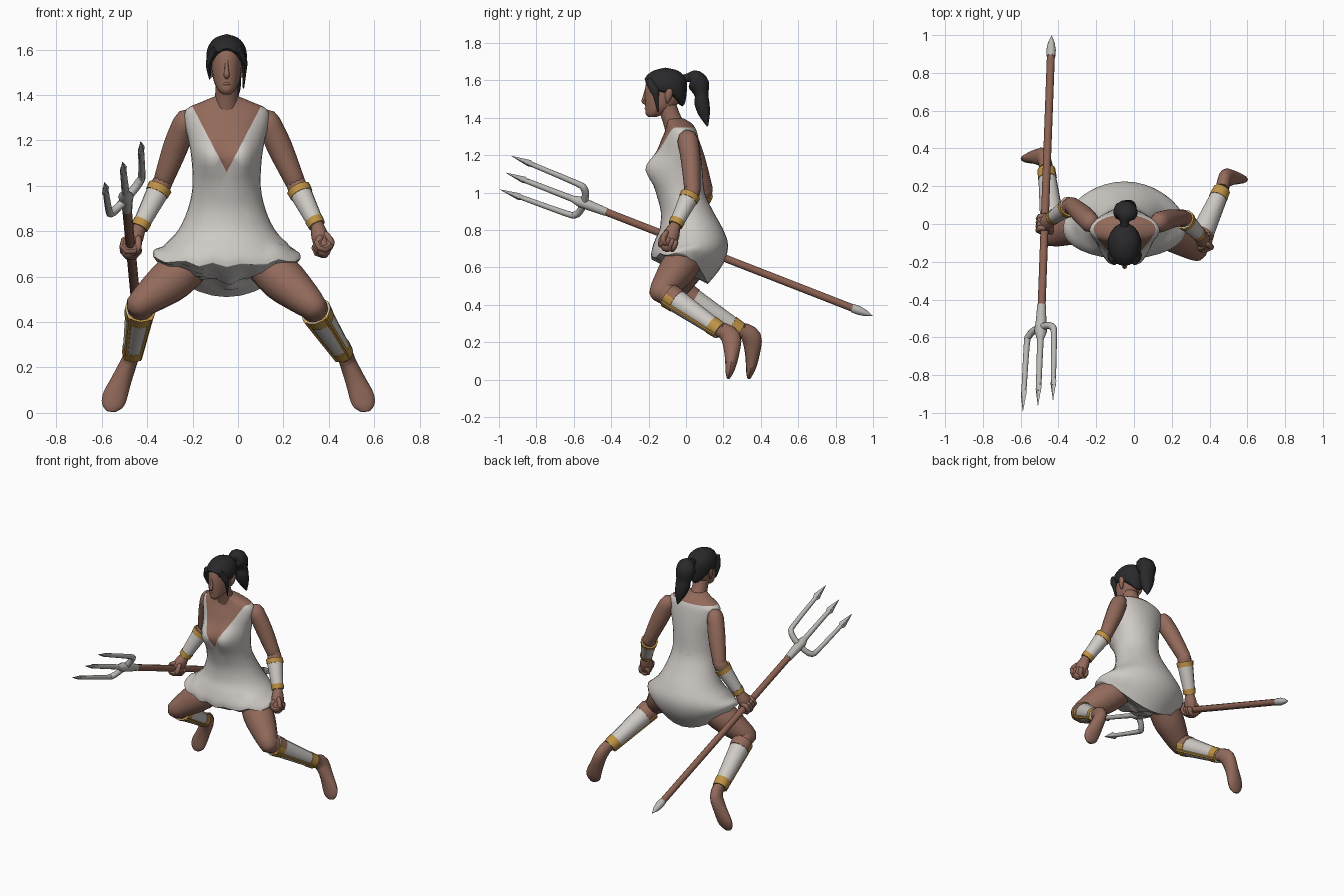
import bpy, bmesh, math
from mathutils import Vector as V

if "Cube" in bpy.data.objects:
    bpy.data.objects.remove(bpy.data.objects["Cube"])

CX = -0.05  # body centre line


def mat(name, rgb):
    m = bpy.data.materials.new(name)
    m.diffuse_color = (*rgb, 1)
    m.use_nodes = True
    m.node_tree.nodes["Principled BSDF"].inputs["Base Color"].default_value = m.diffuse_color
    return m


SKIN = mat("skin brown", (0.29, 0.145, 0.105))
CLOTH = mat("cloth white", (0.62, 0.59, 0.56))
GOLD = mat("gold", (0.52, 0.29, 0.06))
HAIR = mat("hair black", (0.022, 0.022, 0.024))
WOOD = mat("shaft wood", (0.26, 0.12, 0.085))
STEEL = mat("steel grey", (0.50, 0.49, 0.46))


def spline(rows, k):
    """Catmull-Rom through rows of numbers."""
    out = []
    for i in range(len(rows) - 1):
        a, b, c, d = rows[max(i - 1, 0)], rows[i], rows[i + 1], rows[min(i + 2, len(rows) - 1)]
        for j in range(k):
            t = j / k
            out.append([q + 0.5 * t * (r - p + t * (2 * p - 5 * q + 4 * r - s + t * (3 * (q - r) + s - p)))
                        for p, q, r, s in zip(a, b, c, d)])
    return out + [list(rows[-1])]


def finish(name, bm, mats, angle=0.8):
    bmesh.ops.recalc_face_normals(bm, faces=bm.faces)
    me = bpy.data.meshes.new(name)
    bm.to_mesh(me)
    bm.free()
    for m in mats:
        me.materials.append(m)
    me.polygons.foreach_set("use_smooth", [True] * len(me.polygons))
    me.set_sharp_from_angle(angle=angle)
    ob = bpy.data.objects.new(name, me)
    bpy.context.collection.objects.link(ob)
    return ob


def loft(rings):
    bm = bmesh.new()
    vs = [[bm.verts.new(p) for p in r] for r in rings]
    n = len(vs[0])
    for a, b in zip(vs, vs[1:]):
        for i in range(n):
            bm.faces.new((a[i], a[(i + 1) % n], b[(i + 1) % n], b[i]))
    bm.faces.new(vs[0])
    bm.faces.new(vs[-1])
    return bm


def limb(name, rows, m, n=12, k=3, dome=False, ref=(1, 0, 0)):
    """Tube through rows (x, y, z, half width along ref[, half thickness])."""
    rows = [tuple(r) if len(r) == 5 else (*r, r[3]) for r in rows]
    pts = spline(rows, k)
    P = [V(p[:3]) for p in pts]
    st = []
    for i, p in enumerate(pts):
        t = (P[min(i + 1, len(P) - 1)] - P[max(i - 1, 0)]).normalized()
        st.append((P[i], t, p[3], p[4]))
    if dome:
        p, t, a, b = st[0]
        q, u, c, d = st[-1]
        st = [(p - t * b * f, t, a * g, b * g) for f, g in ((.95, .35), (.6, .8))] + st
        st += [(q + u * d * f, u, c * g, d * g) for f, g in ((.6, .8), (.95, .35))]
    rings = []
    for p, t, a, b in st:
        s = V(ref)
        s = (s - t * s.dot(t)).normalized()
        w = t.cross(s)
        rings.append([p + s * a * math.cos(2 * math.pi * j / n) + w * b * math.sin(2 * math.pi * j / n)
                      for j in range(n)])
    return finish(name, loft(rings), [m])


def body(rows, n=32, k=3):
    """Loft of level ovals: (z front, z side, z back, half width, y front, y back)."""
    rings = []
    for zf, zs, zb, hw, yf, yb in spline([r if len(r) == 6 else (r[0], r[0], *r) for r in rows], k):
        ring = []
        for j in range(n):
            a = 2 * math.pi * j / n
            s = math.sin(a)
            ring.append(V((CX + hw * math.cos(a), (yf + yb) / 2 + (yb - yf) / 2 * s,
                           zs + ((zf if s < 0 else zb) - zs) * s * s)))
        rings.append(ring)
    return loft(rings)


# dress closed underneath, with bare neckline and shoulders
bm = body([(1.395, .05, -.11, -.01), (1.37, .11, -.105, .03), (1.335, .18, -.11, .055), (1.27, .183, -.135, .07),
           (1.2, .168, -.15, .08), (1.12, .155, -.17, .088), (1.0, .15, -.158, .1), (.9, .17, -.135, .145),
           (.81, .21, -.14, .195), (.75, .75, .72, .265, -.165, .225), (.69, .715, .62, .315, -.185, .2),
           (.655, .685, .52, .325, -.185, .125), (.645, .67, .515, .305, -.175, .11),
           (.61, .61, .54, .17, -.1, .06), (.575, .575, .565, .02, -.03, 0)])
for v in bm.verts:
    if v.co.y < -0.03 and v.co.z > .8:  # bust
        for sx in (-1, 1):
            v.co.y -= .06 * math.exp(-((v.co.x - CX - sx * .075) / .065) ** 2 - ((v.co.z - 1.13) / .085) ** 2)
    elif v.co.y < .04 and v.co.z < .74:  # skirt folds
        v.co.z += .01 * math.sin(v.co.x * 45)
for co, no in (((CX, 0, 1.06), (1, 0, -.52)), ((CX, 0, 1.06), (-1, 0, -.52)),
               ((0, 0, 1.347), (0, 0, 1)), ((0, -.02, 0), (0, 1, 0))):
    bmesh.ops.bisect_plane(bm, geom=bm.verts[:] + bm.edges[:] + bm.faces[:], plane_co=co, plane_no=no)
for f in bm.faces:
    c = f.calc_center_median()
    f.material_index = int(c.z > 1.347 or (c.y < -.02 and abs(c.x - CX) < .52 * (c.z - 1.06)))
finish("dress_and_chest", bm, [CLOTH, SKIN])

# head, neck and face
finish("head", body([(1.403, .018, -.2, -.16), (1.42, .036, -.215, -.12), (1.45, .053, -.217, -.07),
                     (1.49, .063, -.22, -.03), (1.54, .068, -.22, -.01), (1.59, .068, -.212, -.01),
                     (1.63, .055, -.19, -.03), (1.65, .025, -.14, -.07)], n=20), [SKIN])
limb("neck", [(CX, -.045, 1.32, .062), (CX, -.075, 1.39, .051), (CX, -.1, 1.46, .05)], SKIN)
limb("nose", [(CX, -.212, 1.56, .006), (CX, -.221, 1.515, .009), (CX, -.226, 1.488, .013, .012),
              (CX, -.213, 1.475, .007)], SKIN, n=8)
limb("lips", [(CX - .022, -.206, 1.448, .003), (CX, -.215, 1.45, .007), (CX + .022, -.206, 1.448, .003)],
     SKIN, n=8, ref=(0, 0, 1))

# hair cap, locks and ponytail
finish("hair_cap", body([(1.6, 1.535, 1.46, .07, -.212, -.02), (1.605, 1.545, 1.48, .085, -.222, -.005),
                         (1.615, 1.58, 1.55, .089, -.217, .005), (1.635, 1.62, 1.61, .078, -.2, 0),
                         (1.655, 1.652, 1.65, .05, -.165, -.04), (1.668, 1.666, 1.664, .01, -.11, -.09)],
                        n=20), [HAIR])
for s, e in ((-1, 1.47), (1, 1.43)):
    limb("side_lock", [(CX + s * .05, -.2, 1.6, .02), (CX + s * .076, -.17, 1.55, .015, .025),
                       (CX + s * .078, -.16, 1.51, .01, .014), (CX + s * .074, -.15, e, .003)], HAIR, n=8)
    limb("ear", [(CX + s * .068, -.1, 1.485, .008), (CX + s * .075, -.095, 1.51, .012, .018),
                 (CX + s * .078, -.09, 1.54, .012, .02)], SKIN, n=8, dome=True)
limb("ponytail", [(CX, -.03, 1.605, .022), (CX, .015, 1.615, .026), (CX + .005, .045, 1.61, .06, .05),
                  (CX + .005, .07, 1.575, .064, .058), (CX + .01, .083, 1.52, .052, .038),
                  (CX + .015, .085, 1.48, .05, .042), (CX + .025, .098, 1.42, .036, .032),
                  (CX + .035, .115, 1.355, .004)], HAIR, n=10)


def guard(name, a, b, ra, rb):
    """Cloth guard with a gold band at each end."""
    a, b = V(a), V(b)
    L = b - a
    limb(name, [(*a, ra), (*b, rb)], CLOTH, k=1)
    bands = []
    for q, t in (("upper", 0), ("lower", .84)):
        r = [ra + (rb - ra) * f + .003 for f in (t, t + .16)]
        bands.append(limb(name + "_" + q + "_band", [(*(a + L * t), r[0]), (*(a + L * (t + .16)), r[1])], GOLD, k=1))
    return bands


def fist(name, wrist, c, axis, r):
    """Palm with four fingers and a thumb curled round an axis."""
    c, ax, w = V(c), V(axis).normalized(), V(wrist)
    out = (w - c) - ax * (w - c).dot(ax)
    out.normalize()
    e = ax.cross(out)
    limb(name + "_palm", [(*w, .03), (*c.lerp(w, .5), .038, .044), (*(c - out * .01), .034, .044)], SKIN, dome=True)
    for i in range(4):
        o = c + ax * (i - 1.5) * .022
        limb(name + "_finger", [(*(o + out * r * math.cos(t) + e * r * math.sin(t)), .016)
                                for t in (.4, 1.3, 2.2, 3.1, 4, 4.9)], SKIN, n=8, k=1, dome=True, ref=ax)
    limb(name + "_thumb", [(*(c + ax * .03 + out * .04 - e * .02), .015), (*(c + ax * .04 - e * (r + .005)), .014),
                           (*(c + ax * .02 - e * r - out * .02), .011)], SKIN, n=8, dome=True)


# arms: shoulder, elbow, wrist, fist centre
D = V((-.037, -1, .39)).normalized()   # trident direction
GRIP = V((-.473, 0, .73))
for side, sh, el, wr, fc, axis, r in (
        ("right", (-.235, .01, 1.28), (-.33, .1, 1.02), (-.437, .03, .81), GRIP, D, .034),
        ("left", (.135, .01, 1.28), (.255, .035, 1.01), (.35, -.06, .82), (.372, -.095, .735), (.2, -1, .4), .028)):
    S, E, W = V(sh), V(el), V(wr)
    limb(side + "_upper_arm", [(*S, .052, .056), (*(S.lerp(E, .4) + V((0, .005, 0))), .056, .052),
                               (*E, .043, .043)], SKIN, dome=True)
    limb(side + "_forearm", [(*E, .044), (*E.lerp(W, .3), .044), (*W, .03)], SKIN, dome=True)
    guard(side + "_bracer", E.lerp(W, .12), E.lerp(W, .97), .052, .036)
    fist(side + "_fist", W, fc, axis, r)

# legs: hip, knee, ankle and pointed foot
for side, s, hp, kn, an in (("right", -1, (-.16, .04, .69), (-.425, -.055, .485), (-.465, .3, .255)),
                            ("left", 1, (.08, .03, .69), (.325, -.13, .475), (.468, .19, .255))):
    H, K, A = V(hp), V(kn), V(an)
    limb(side + "_thigh", [(*H, .08, .09), (*H.lerp(K, .45), .1, .098), (*H.lerp(K, .8), .082, .08),
                           (*K, .065, .068)], SKIN, dome=True)
    limb(side + "_shin", [(*K, .062), (*K.lerp(A, .2), .057), (*K.lerp(A, .6), .045), (*A, .034)], SKIN, dome=True)
    a, b = K.lerp(A, .12), K.lerp(A, .97)
    upper = guard(side + "_greave", a, b, .066, .044)[0]
    t = (b - a).normalized()
    x = (V((1, 0, 0)) - t * t.x).normalized()
    fr = x.cross(t)
    fr = fr if fr.z < 0 else -fr
    # the upper band is gold on the shin side, bare behind the knee
    upper.data.materials.append(SKIN)
    for f in upper.data.polygons:
        f.material_index = int((f.center - a).dot(fr) < -.01)
    for q in (-1, 1):
        off = x * q * .72 + fr * .69
        limb(side + "_greave_trim", [(*(a + off * .062), .013), (*(b + off * .041), .011)], GOLD, n=6, k=1)
    F = lambda dx, dy, z: (A.x + s * dx, A.y + dy, z)
    limb(side + "_foot", [(*F(0, 0, .27), .036, .038), (*F(.015, .05, .225), .037, .053), (*F(.05, .055, .14), .045, .04),
                          (*F(.078, .048, .07), .054, .028), (*F(.09, .04, .03), .045, .018),
                          (*F(.094, .036, .006), .02, .008)], SKIN)

# trident: shaft, end spike, socket and three pointed prongs
U = V((.08, .03, .09)).normalized()


def at(s, l=0):
    return tuple(GRIP + D * s + U * l)


limb("trident_shaft", [(*at(-.97), .021), (*at(.48), .021)], WOOD, n=10, k=1)
limb("trident_end_spike", [(*at(-.955), .024), (*at(-.99), .025), (*at(-1.03), .018), (*at(-1.07), .002)],
     STEEL, n=10, k=1)
limb("trident_socket", [(*at(.46), .023), (*at(.55), .028), (*at(.61), .034, .03), (*at(.66), .016)], STEEL, n=10, k=1)
for l in (-1, 0, 1):
    if l:
        limb("outer_prong", [(*at(.585), .02), (*at(.593, l * .06), .019), (*at(.612, l * .098), .019),
                             (*at(.66, l * .112), .016), (*at(.95, l * .122), .013)], STEEL, n=8)
    else:
        limb("middle_prong", [(*at(.6), .018), (*at(.95), .014)], STEEL, n=8, k=1)
    limb("prong_point", [(*at(.9, l * .121), .012), (*at(.93, l * .122), .024, .015),
                         (*at(1.035, l * .124), .001)], STEEL, n=4, k=1, ref=U)
